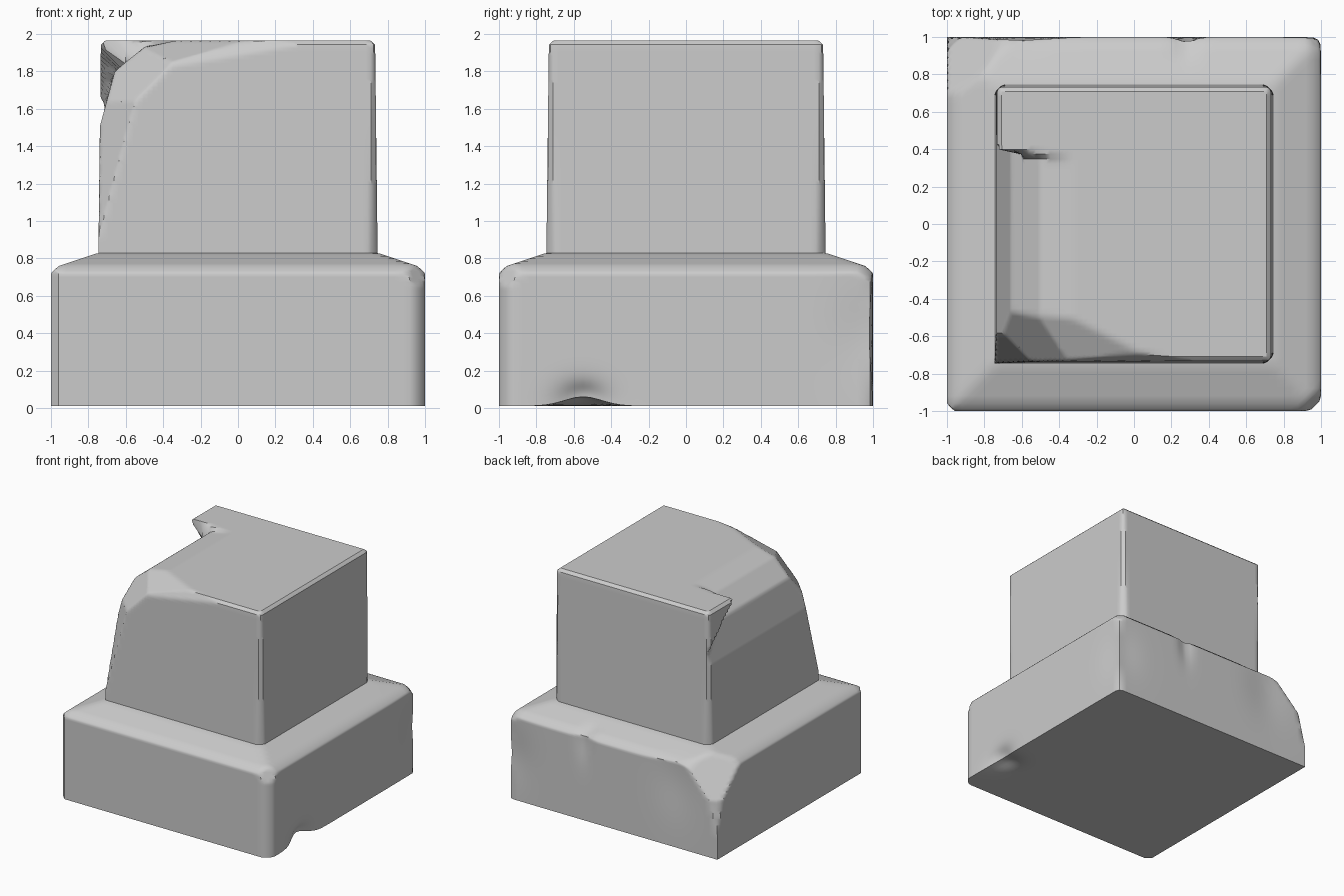
import bpy, bmesh
from math import exp
from mathutils import Vector

if "Cube" in bpy.data.objects:
    bpy.data.objects.remove(bpy.data.objects["Cube"])


def block(name, cuts, shape, chips, dents=()):
    """Dense box, shaped, then worn down with chip planes and soft dents."""
    bm = bmesh.new()
    bmesh.ops.create_cube(bm, size=2)
    bmesh.ops.subdivide_edges(bm, edges=bm.edges[:], cuts=cuts, use_grid_fill=True)
    planes = [(Vector(n).normalized(), d / Vector(n).length, w) for n, d, w in chips]
    for v in bm.verts:
        p = shape(v.co)
        for centre, radius, push in dents:
            r = Vector([(a - b) / s for a, b, s in zip(p, centre, radius)]).length
            p = p + Vector(push) * exp(-r * r)
        for _ in range(4):
            for n, d, weight in planes:
                over = n.dot(p) - d
                if over > 0:
                    p = p - n * over * (weight(p) if weight else 1)
        v.co = p
    me = bpy.data.meshes.new(name)
    bm.to_mesh(me)
    bm.free()
    ob = bpy.data.objects.new(name, me)
    bpy.context.collection.objects.link(ob)
    bpy.context.view_layer.objects.active = ob
    ob.select_set(True)
    bpy.ops.object.shade_smooth_by_angle(angle=0.6)
    ob.select_set(False)


# Wide base with a shallow sloped top
def base_shape(c):
    r = max(abs(c.x), abs(c.y))
    top = 0.745 + 0.085 * min(1, (1 - r) / 0.255)
    return Vector((c.x, c.y, 0.01 + (top - 0.01) * (c.z + 1) / 2))


base_chips = [
    ((1, -1, 0), 1.94, None), ((1, -1, 0.6), 2.33, None),
    ((-1, -1, 0), 1.96, None), ((1, 1, 0), 1.97, None), ((1, 1, 1), 2.65, None),
    ((-1, 1, 0.25), 2.05, None), ((-1, 1, 1), 2.42, None), ((-0.4, 1, 1.2), 2.13, None),
]
for sx, sy in ((1, 0), (-1, 0), (0, 1), (0, -1)):
    base_chips.append(((sx, sy, 1), 1.72, None))
base_dents = [
    ((1, -0.55, 0), (0.15, 0.14, 0.12), (-0.06, 0, 0.05)),
    ((1, 1, 0.4), (0.2, 0.2, 0.25), (-0.02, -0.02, 0)),
    ((0.28, 1, 0.74), (0.06, 0.1, 0.2), (0, -0.025, -0.02)),
    ((-0.6, 1, 0.6), (0.2, 0.1, 0.3), (0, -0.02, 0)),
]
block("pedestal_base", 48, base_shape, base_chips, base_dents)


# Upper block, slightly tapered, with a broken front left corner
def upper_shape(c):
    t = (c.z + 1) / 2
    half = 0.747 - 0.014 * t
    return Vector((c.x * half, c.y * half, 0.78 + 1.185 * t))


def left_zone(p):
    # Leaves the back left corner standing
    t = (0.38 + (1.965 - p.z) * 1.1 - p.y) / 0.1
    t = max(0, min(1, t))
    return t * t * (3 - 2 * t)


upper_chips = [
    ((-1, 0, 0.27), 1.145, left_zone), ((-0.81, 0, 1), 2.335, left_zone),
    ((-0.2, 0, 1), 2.03, left_zone),
    ((-1, -1, 0.28), 1.746, None), ((-1, -1, 1), 2.93, None),
    ((-0.5, -1, 2), 4.6, None), ((-0.1, -1, 0.6), 1.868, None),
]
for sx, sy in ((1, 0), (-1, 0), (0, 1), (0, -1)):
    upper_chips.append(((sx, sy, 1), 2.675, None))
for sx, sy in ((1, 1), (-1, 1), (1, -1)):
    upper_chips.append(((sx, sy, 0), 1.45, None))
upper_dents = [((-0.68, 0.12, 1.95), (0.12, 0.14, 0.15), (0.02, 0, -0.03))]
block("upper_block", 56, upper_shape, upper_chips, upper_dents)
